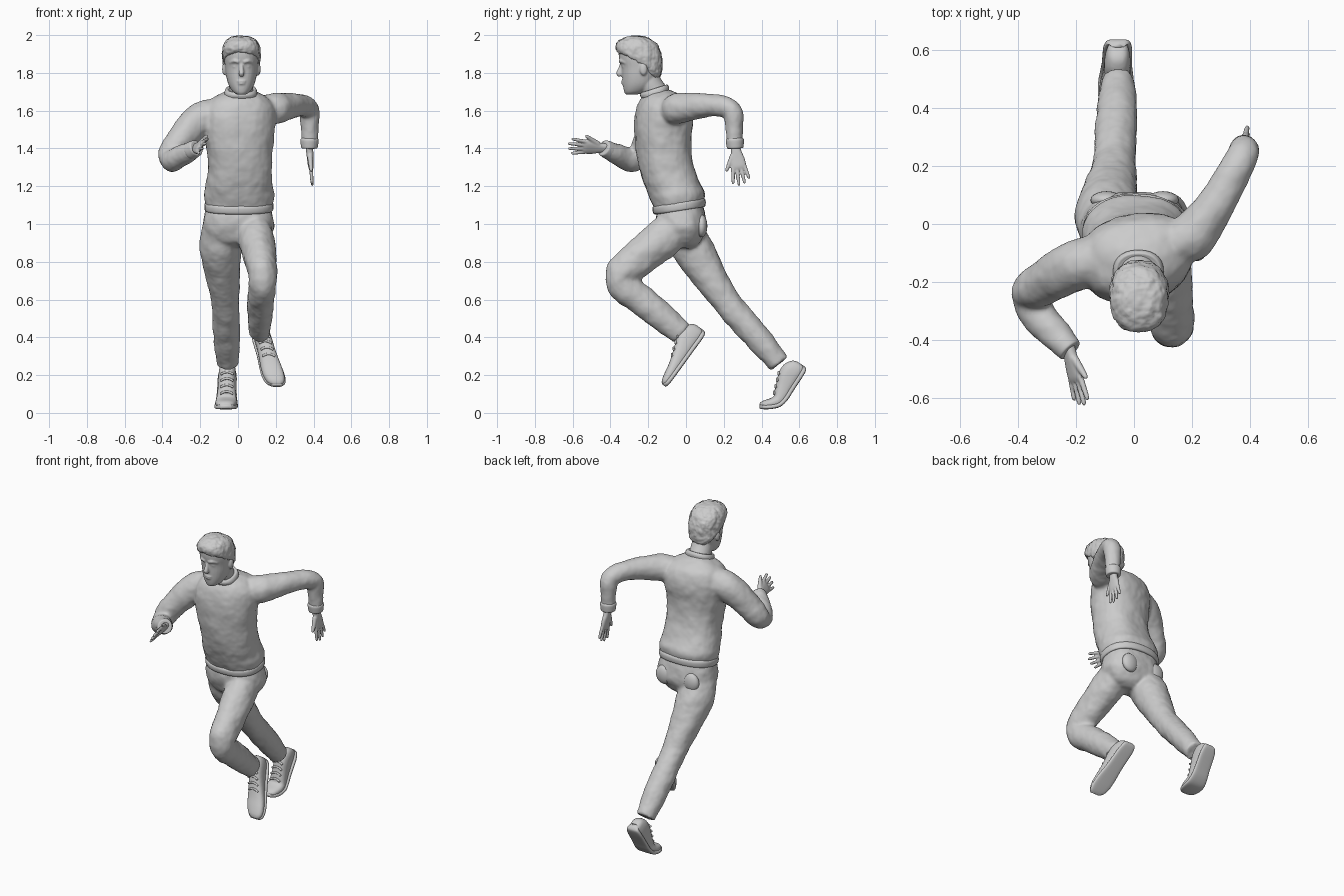
import bpy, bmesh, math
from mathutils import Vector as V, Matrix

N = 28


# ---------- helpers ----------
def ellipse(c, u, v, p=2.0):
    pts = []
    for i in range(N):
        a = 2 * math.pi * i / N
        co, si = math.cos(a), math.sin(a)
        pts.append(c + u * math.copysign(abs(co) ** (2 / p), co) + v * math.copysign(abs(si) ** (2 / p), si))
    return pts


def ring(x, a, b, w, twist=0, p=2.3):
    """Cross-section from a front (y, z) point to a back (y, z) point, half width w."""
    a, b = V((0, *a)), V((0, *b))
    rot = Matrix.Rotation(math.radians(twist), 3, 'Z')
    return ellipse((a + b) / 2 + V((x, 0, 0)), rot @ V((w, 0, 0)), rot @ ((b - a) / 2), p)


def loft(bm, rings, steps=4):
    """Closed skin through the rings, smoothed along its length."""
    full = []
    for i in range(len(rings) - 1):
        r0, r1, r2 = rings[max(i - 1, 0)], rings[i], rings[i + 1]
        r3 = rings[min(i + 2, len(rings) - 1)]
        for k in range(steps):
            t = k / steps
            full.append([0.5 * (2 * b + (c - a) * t + (2 * a - 5 * b + 4 * c - d) * t * t
                                + (3 * b - a - 3 * c + d) * t ** 3) for a, b, c, d in zip(r0, r1, r2, r3)])
    full.append(rings[-1])
    vs = [[bm.verts.new(p) for p in r] for r in full]
    for r, s in zip(vs, vs[1:]):
        for i in range(N):
            bm.faces.new((r[i], r[(i + 1) % N], s[(i + 1) % N], s[i]))
    bm.faces.new(vs[0])
    bm.faces.new(vs[-1])


def tube(bm, pts, sx=1.0):
    """Limb through (x, y, z, radius) points."""
    ps = [V(p[:3]) for p in pts]
    rings, u = [], V((1, 0.01, 0.02))
    for i, p in enumerate(ps):
        t = (ps[min(i + 1, len(ps) - 1)] - ps[max(i - 1, 0)]).normalized()
        u = (u - t * u.dot(t)).normalized()
        rings.append(ellipse(p, u * pts[i][3] * sx, t.cross(u) * pts[i][3]))
    loft(bm, rings)


def ball(bm, c, s):
    bmesh.ops.create_uvsphere(bm, u_segments=20, v_segments=12, radius=1,
                              matrix=Matrix.Translation(c) @ Matrix.Diagonal((*s, 1)))


def finish(name, bm, voxel=0.01, smooth=4, wrinkle=0, scale=0.1):
    bmesh.ops.recalc_face_normals(bm, faces=bm.faces)
    me = bpy.data.meshes.new(name)
    bm.to_mesh(me)
    bm.free()
    ob = bpy.data.objects.new(name, me)
    bpy.context.collection.objects.link(ob)
    me.polygons.foreach_set("use_smooth", [True] * len(me.polygons))
    if voxel:
        m = ob.modifiers.new("blend", 'REMESH')
        m.mode, m.voxel_size, m.use_smooth_shade = 'VOXEL', voxel, True
        m = ob.modifiers.new("soften", 'SMOOTH')
        m.factor, m.iterations = 0.5, smooth
    if wrinkle:
        tex = bpy.data.textures.new(name + "_folds", 'CLOUDS')
        tex.noise_scale = scale
        m = ob.modifiers.new("folds", 'DISPLACE')
        m.texture, m.strength, m.mid_level, m.texture_coords = tex, wrinkle, 0.5, 'LOCAL'
    return ob


# ---------- sweater: torso and both sleeves ----------
bm = bmesh.new()
loft(bm, [ring(*r) for r in [
    (.005, (-.165, 1.07), (.09, 1.11), .172, 0), (.005, (-.19, 1.13), (.10, 1.165), .186, 0),
    (.005, (-.215, 1.19), (.08, 1.21), .178, 2), (.01, (-.24, 1.27), (.05, 1.28), .17, 4),
    (.01, (-.258, 1.36), (.03, 1.37), .172, 7), (.005, (-.268, 1.46), (.025, 1.46), .186, 10),
    (.005, (-.27, 1.54), (.035, 1.54), .195, 12), (.01, (-.26, 1.60), (.03, 1.61), .19, 13),
    (.012, (-.245, 1.645), (0, 1.665), .16, 12), (.015, (-.23, 1.67), (-.06, 1.70), .11, 8),
    (.015, (-.22, 1.68), (-.10, 1.715), .08, 4)]])
R_SLEEVE = [(-.08, -.11, 1.59, .08), (-.19, -.14, 1.56, .09), (-.28, -.185, 1.475, .08),
            (-.362, -.24, 1.36, .066), (-.35, -.29, 1.335, .062), (-.285, -.365, 1.368, .056),
            (-.225, -.43, 1.40, .042)]
L_SLEEVE = [(.1, -.08, 1.60, .07), (.2, -.045, 1.61, .083), (.27, .05, 1.625, .068),
            (.33, .15, 1.628, .06), (.37, .225, 1.615, .055), (.38, .25, 1.585, .053),
            (.38, .255, 1.52, .049), (.378, .26, 1.41, .041)]
tube(bm, R_SLEEVE)
tube(bm, L_SLEEVE)
finish("sweater", bm, .01, 6, .012, .09)

# ribbed hem, collar and cuffs
bm = bmesh.new()
loft(bm, [ring(.005, (-.155, 1.05), (.09, 1.09), .17), ring(.005, (-.172, 1.055), (.102, 1.095), .181),
          ring(.005, (-.178, 1.085), (.104, 1.125), .183), ring(.005, (-.165, 1.10), (.09, 1.14), .172)])
finish("sweater_hem", bm, 0)
bm = bmesh.new()
loft(bm, [ring(.015, (-.236, 1.665), (-.09, 1.705), .088), ring(.015, (-.243, 1.68), (-.09, 1.725), .086),
          ring(.015, (-.237, 1.695), (-.10, 1.738), .078), ring(.015, (-.225, 1.695), (-.11, 1.735), .068)])
finish("collar", bm, 0)
for side, path in (("right", R_SLEEVE), ("left", L_SLEEVE)):
    bm = bmesh.new()
    a, b = V(path[-2][:3]), V(path[-1][:3])
    d = (b - a).normalized()
    tube(bm, [(*(b + d * o), r) for o, r in ((-.045, .042), (-.035, .048), (-.01, .046), (.008, .042), (.01, .03))])
    finish(side + "_cuff", bm, 0)

# ---------- trousers: pelvis and both legs ----------
bm = bmesh.new()
loft(bm, [ring(*r) for r in [
    (.003, (-.15, 1.08), (.085, 1.12), .165), (.003, (-.16, 1.03), (.105, 1.04), .185),
    (.003, (-.15, .97), (.11, .97), .188), (.0, (-.12, .91), (.07, .90), .15), (0, (-.08, .88), (.02, .87), .09)]])
tube(bm, [(.09, -.05, .98, .1), (.1, -.15, .9, .107), (.12, -.265, .805, .095), (.13, -.345, .735, .086),
          (.13, -.34, .68, .082), (.122, -.26, .615, .08), (.116, -.14, .52, .075), (.112, -.02, .418, .062)], .88)
tube(bm, [(-.09, -.02, .98, .1), (-.093, .035, .87, .11), (-.083, .11, .745, .094), (-.07, .195, .615, .077),
          (-.064, .275, .515, .073), (-.06, .37, .41, .071), (-.056, .45, .315, .063), (-.055, .495, .26, .058)])
finish("trousers", bm, .01, 5, .012, .08)

# back pockets
for x in (-.095, .1):
    bm = bmesh.new()
    ball(bm, (x, .083, .99), (.055, .03, .06))
    finish("back_pocket", bm, 0)

# ---------- shoes ----------
PROFILE = [(0, .02, .07, .018), (.012, .004, .095, .034), (.05, 0, .118, .044), (.10, 0, .118, .046),
           (.15, 0, .10, .047), (.20, 0, .082, .051), (.25, 0, .066, .056), (.30, 0, .056, .056),
           (.34, .002, .046, .045), (.36, .008, .034, .024)]


def shoe(side, heel, ang, bend, x0, x1):
    """Heel at a (y, z) point, pointing along ang; toes turn by bend at the ball of the foot."""
    pos, last, up_rings, sole_rings, laces = V((0, *heel)), 0, [], [], []
    for s, lo, hi, w in PROFILE:
        turn = lambda q: math.radians(ang + bend * min(max((q - .2) / .09, 0), 1))
        a = turn((s + last) / 2)
        pos = pos + V((0, -math.cos(a), -math.sin(a))) * (s - last)
        a, last = turn(s), s
        up = V((0, -math.sin(a), math.cos(a)))
        c = pos + V((x0 + (x1 - x0) * s / .36, 0, 0))
        u = V((1, 0, 0))
        up_rings.append(ellipse(c + up * (lo + hi) / 2, u * w, up * (hi - lo) / 2, 2.5))
        sole_rings.append(ellipse(c + up * (lo + .011), u * (w + .005), up * .012, 4))
        if .1 <= s <= .2:
            laces.append((c + up * (hi + .001), w))
    bm = bmesh.new()
    loft(bm, up_rings)
    finish(side + "_shoe", bm, .007, 3)
    bm = bmesh.new()
    loft(bm, sole_rings)
    finish(side + "_shoe_sole", bm, 0)
    bm = bmesh.new()
    mids = [(laces[0][0] * (1 - t) + laces[-1][0] * t) for t in (0, .33, .66, 1)]
    for c in mids:
        tube(bm, [(c.x + k * .034, c.y, c.z - .012 * k * k, .006) for k in (-1, -.5, 0, .5, 1)])
    finish(side + "_laces", bm, 0)


shoe("left", (.11, .425), 54, 0, .11, .205)
shoe("right", (.645, .235), 57, -52, -.055, -.065)


# ---------- hands ----------
def hand(side, wrist, d, thumb):
    wrist, d, thumb = V(wrist), V(d).normalized(), V(thumb)
    t = (thumb - d * thumb.dot(d)).normalized()
    n = d.cross(t)
    bm = bmesh.new()
    loft(bm, [ellipse(wrist + d * s, t * w, n * h, 2.5) for s, w, h in
              ((-.03, .026, .02), (.02, .027, .019), (.06, .037, .017), (.10, .04, .015), (.118, .035, .01))])
    for off, spread, ln in ((.031, .16, .088), (.011, .04, .102), (-.010, -.06, .095), (-.030, -.18, .075)):
        base, fd = wrist + d * .10 + t * off, d + t * spread
        tube(bm, [(*(base + fd * ln * k), r) for k, r in ((0, .0105), (.5, .0095), (.9, .008), (1.02, .004))])
    base, fd = wrist + d * .04 + t * .022, d * .8 + t * .5
    tube(bm, [(*(base + fd * .095 * k), r) for k, r in ((0, .015), (.5, .012), (.9, .009), (1.02, .004))])
    finish(side + "_hand", bm, .0045, 2)


hand("right", (-.225, -.43, 1.402), (.05, -.21, .012), (.5, .1, .85))
hand("left", (.378, .262, 1.405), (.02, .045, -.26), (0, -1, 0))

# ---------- head: skull, neck, nose, brows, lips, ears ----------
X = .018
bm = bmesh.new()
loft(bm, [ring(X, (f, z), (b, z), w, 0, 2.15) for z, f, b, w in [
    (1.685, -.318, -.26, .022), (1.70, -.327, -.215, .045), (1.735, -.334, -.17, .067), (1.78, -.338, -.15, .08),
    (1.83, -.342, -.14, .087), (1.88, -.355, -.137, .092), (1.93, -.352, -.145, .09), (1.97, -.31, -.18, .06)]])
tube(bm, [(.015, -.14, 1.65, .075), (.015, -.165, 1.70, .066), (X, -.195, 1.75, .064), (X, -.21, 1.80, .06)])
tube(bm, [(X, -.338, 1.855, .009), (X, -.347, 1.825, .011), (X, -.355, 1.797, .015), (X, -.345, 1.785, .012)])
for s in (-1, 1):
    tube(bm, [(X + s * .012, -.35, 1.857, .007), (X + s * .035, -.345, 1.863, .009), (X + s * .06, -.32, 1.855, .007)])
    ball(bm, (X + s * .033, -.326, 1.833), (.014, .012, .009))
    ball(bm, (X + s * .09, -.225, 1.82), (.012, .02, .034))
ball(bm, (X, -.335, 1.756), (.024, .008, .005))
ball(bm, (X, -.334, 1.744), (.02, .008, .006))
finish("head", bm, .0055, 2)

# swept hair
bm = bmesh.new()
loft(bm, [ring(X, a, b, w) for a, b, w in [
    ((-.29, 1.875), (-.15, 1.765), .075), ((-.32, 1.895), (-.132, 1.79), .094), ((-.362, 1.91), (-.126, 1.83), .1),
    ((-.374, 1.935), (-.128, 1.89), .102), ((-.358, 1.97), (-.148, 1.945), .09),
    ((-.31, 1.992), (-.19, 1.98), .058), ((-.28, 1.997), (-.22, 1.993), .025)]])
finish("hair", bm, .006, 2, .014, .03)
